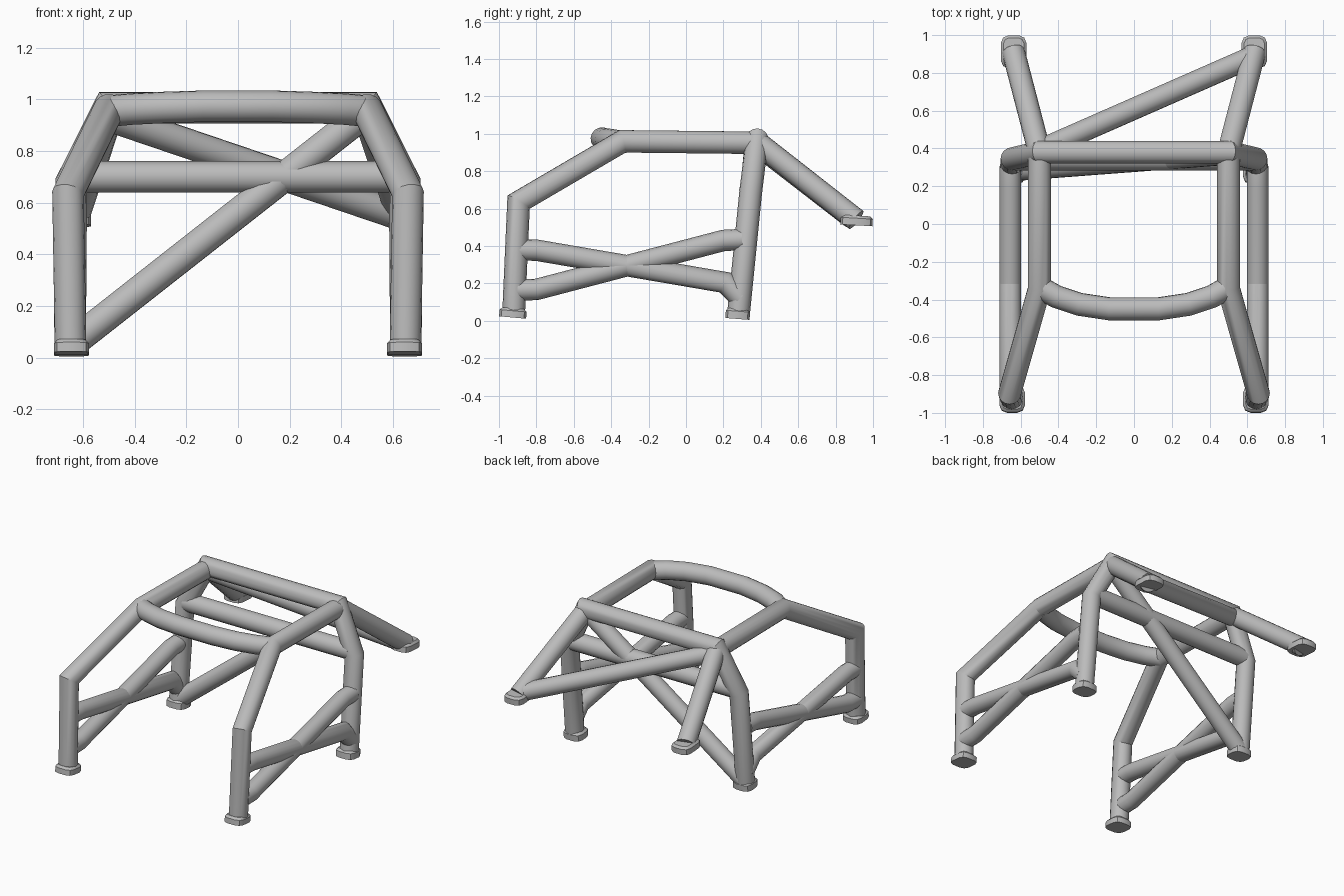
import bpy, bmesh
from math import cos, sin, tau
from mathutils import Vector, Matrix

if "Cube" in bpy.data.objects:
    bpy.data.objects.remove(bpy.data.objects["Cube"])

steel = bpy.data.materials.new("grey_steel")
steel.use_nodes = True
GREY = (0.5, 0.5, 0.5, 1)
steel.diffuse_color = GREY
steel.node_tree.nodes["Principled BSDF"].inputs["Base Color"].default_value = GREY

RADIUS = 0.061
SIDES = 16


def finish(name, bm):
    bmesh.ops.recalc_face_normals(bm, faces=bm.faces)
    mesh = bpy.data.meshes.new(name)
    bm.to_mesh(mesh)
    bm.free()
    mesh.materials.append(steel)
    obj = bpy.data.objects.new(name, mesh)
    bpy.context.collection.objects.link(obj)
    bpy.ops.object.select_all(action='DESELECT')
    obj.select_set(True)
    bpy.context.view_layer.objects.active = obj
    bpy.ops.object.shade_smooth_by_angle(angle=0.55)
    return obj


def tube(name, points, radius=RADIUS):
    """Round tube along a path, with mitred bends and capped ends."""
    pts = [Vector(p) for p in points]
    dirs = [(b - a).normalized() for a, b in zip(pts, pts[1:])]
    bm = bmesh.new()
    u = dirs[0].orthogonal().normalized()
    v = dirs[0].cross(u)
    ring = [pts[0] + radius * (u * cos(tau * i / SIDES) + v * sin(tau * i / SIDES))
            for i in range(SIDES)]
    rings = [[bm.verts.new(c) for c in ring]]
    for k, d in enumerate(dirs):
        following = dirs[min(k + 1, len(dirs) - 1)]
        normal = (d + following).normalized()
        # slide the ring along the segment onto the mitre plane
        ring = [c + d * ((pts[k + 1] - c).dot(normal) / d.dot(normal)) for c in ring]
        rings.append([bm.verts.new(c) for c in ring])
    for a, b in zip(rings, rings[1:]):
        for i in range(SIDES):
            j = (i + 1) % SIDES
            bm.faces.new((a[i], a[j], b[j], b[i]))
    bm.faces.new(rings[0])
    bm.faces.new(rings[-1])
    return finish(name, bm)


def foot(name, centre, size, tilt=0.0):
    """Mounting pad with clipped corners and a chamfered upper rim."""
    bm = bmesh.new()
    bmesh.ops.create_cube(bm, size=1)
    bmesh.ops.scale(bm, vec=size, verts=bm.verts)
    uprights = [e for e in bm.edges
                if abs(e.verts[0].co.z - e.verts[1].co.z) > size[2] / 2]
    bmesh.ops.bevel(bm, geom=uprights, offset=0.04, segments=2, profile=0.5,
                    affect='EDGES')
    rim = [e for e in bm.edges if all(w.co.z > 0 for w in e.verts)]
    bmesh.ops.bevel(bm, geom=rim, offset=0.014, segments=1, affect='EDGES')
    bm.transform(Matrix.Translation(centre) @ Matrix.Rotation(tilt, 4, 'X'))
    return finish(name, bm)


# Paired parts on both sides
for side, s in (("left", 1), ("right", -1)):
    tube(f"{side}_front_leg_and_roof_rail", [
        (s * 0.648, -0.922, 0.03), (s * 0.658, -0.895, 0.635),
        (s * 0.5, -0.34, 0.96), (s * 0.5, 0.38, 0.952)])
    tube(f"{side}_rear_stay", [(s * 0.5, 0.38, 0.955), (s * 0.638, 0.91, 0.54)])

    # Crossed door bars with short bent ends
    tube(f"{side}_falling_door_bar", [
        (s * 0.655, -0.9, 0.38), (s * 0.655, -0.8, 0.378),
        (s * 0.655, 0.21, 0.205), (s * 0.655, 0.29, 0.12)], 0.057)
    tube(f"{side}_rising_door_bar", [
        (s * 0.655, -0.9, 0.165), (s * 0.655, -0.8, 0.168),
        (s * 0.655, 0.2, 0.43), (s * 0.655, 0.3, 0.435)], 0.057)

    foot(f"{side}_front_foot", (s * 0.645, -0.925, 0.043), (0.135, 0.145, 0.05), -0.09)
    foot(f"{side}_hoop_foot", (s * 0.645, 0.277, 0.038), (0.135, 0.13, 0.055), -0.08)
    foot(f"{side}_rear_foot", (s * 0.637, 0.912, 0.537), (0.135, 0.172, 0.052), -0.06)

# Main hoop
half = [(0.65, 0.28, 0.03), (0.645, 0.345, 0.68), (0.5, 0.38, 0.968)]
tube("main_hoop", half + [(-x, y, z) for x, y, z in reversed(half)])

# Bowed front roof bar
bow = [(0.5, -0.335, 0.955), (0.41, -0.385, 0.963), (0.29, -0.425, 0.969),
       (0.13, -0.449, 0.974)]
tube("front_roof_bar", bow + [(-x, y, z) for x, y, z in reversed(bow)])

# Cross bracing
tube("hoop_cross_bar", [(-0.63, 0.345, 0.7), (0.63, 0.345, 0.7)])
tube("hoop_diagonal", [(-0.635, 0.285, 0.062), (0.49, 0.37, 0.945)], 0.058)
tube("rear_diagonal", [(-0.49, 0.395, 0.93), (0.615, 0.88, 0.555)], 0.058)
